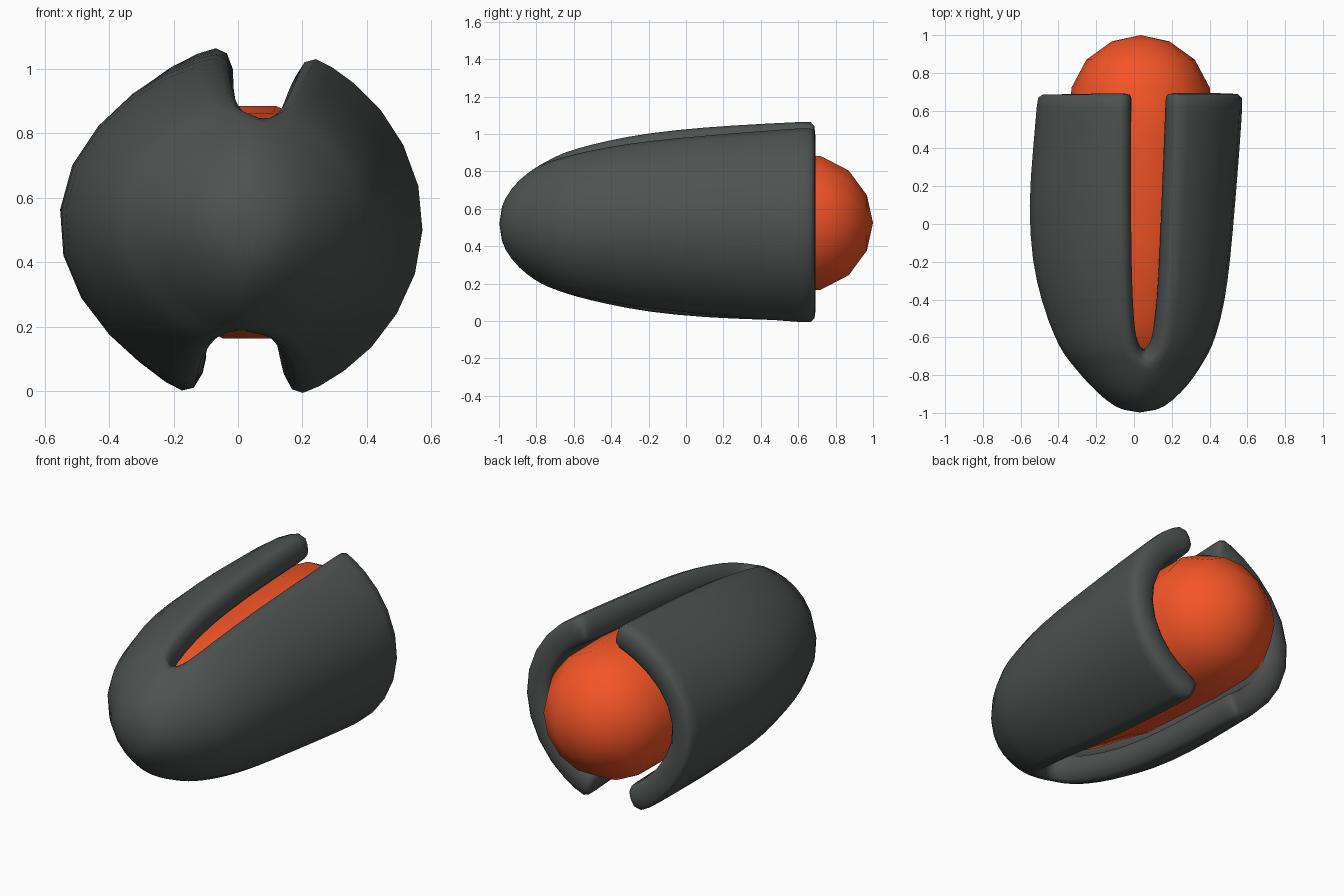
import bpy, bmesh
from math import sin, cos, radians, acos, pi

if "Cube" in bpy.data.objects:
    bpy.data.objects.remove(bpy.data.objects["Cube"])

def material(name, rgb):
    m = bpy.data.materials.new(name)
    m.diffuse_color = (*rgb, 1)
    m.use_nodes = True
    m.node_tree.nodes["Principled BSDF"].inputs["Base Color"].default_value = m.diffuse_color
    return m

def finish(bm, name, mat):
    bmesh.ops.remove_doubles(bm, verts=bm.verts, dist=1e-4)
    bmesh.ops.recalc_face_normals(bm, faces=bm.faces)
    me = bpy.data.meshes.new(name)
    bm.to_mesh(me)
    bm.free()
    me.materials.append(mat)
    me.polygons.foreach_set("use_smooth", [True] * len(me.polygons))
    ob = bpy.data.objects.new(name, me)
    bpy.context.collection.objects.link(ob)
    return ob

def skin(bm, rows, closed=False):
    """Bridge rows of points, dropping the zero-length edges at poles and seams."""
    grid = [[bm.verts.new(p) for p in row] for row in rows]
    n = len(grid[0])
    for a, b in zip(grid, grid[1:]):
        for i in range(n if closed else n - 1):
            j = (i + 1) % n
            quad = []
            for v in (a[i], a[j], b[j], b[i]):
                if all((v.co - q.co).length > 1e-5 for q in quad):
                    quad.append(v)
            if len(quad) > 2:
                bm.faces.new(quad)

CZ = 0.52
# stations: y, half width, half height, centre x, top slot x, half width, bottom slot x, half width
STATIONS = [
    (-1.005, 0, 0, .03, .03, 0, .03, 0),
    (-.975, .135, .135, .03, .04, 0, .025, 0),
    (-.89, .235, .235, .025, .05, 0, .02, 0),
    (-.81, .310, .292, .02, .06, 0, .015, 0),
    (-.735, .365, .335, .01, .065, 0, .015, 0),
    (-.69, .395, .36, .005, .065, .045, .015, .065),
    (-.6, .44, .395, 0, .068, .067, .015, .095),
    (-.42, .498, .44, -.012, .072, .083, .015, .12),
    (-.2, .540, .48, -.025, .076, .093, .015, .13),
    (.1, .563, .51, -.022, .08, .1, .015, .135),
    (.4, .562, .53, .005, .085, .107, .015, .14),
    (.65, .559, .545, .025, .088, .113, .015, .145),
    (.695, .556, .545, .027, .088, .113, .015, .145),
]
COLUMNS = (0, .05, .2, .4, .6, .8, .95, 1)

def shell_rows(left):
    rows = []
    for y, hw, hh, cx, xt, wt, xb, wb in STATIONS:
        s = -1 if left else 1
        ang = lambda x: acos((x - cx) / hw) if hw else pi / 2
        a, b = -ang(xb + s * wb), ang(xt + s * wt)
        if left:
            a, b = b, a + 2 * pi
        row = []
        for t in COLUMNS:
            g = a + (b - a) * t
            # the left flank is slightly flatter
            k = 1.03 * (1 - (.035 * sin(2 * pi * t) ** 2 if left else 0))
            # keep the two seam edges unscaled alike so the flanks merge
            row.append((cx + k * hw * cos(g), y, CZ + k * hh * sin(g)))
        rows.append(row)
    return rows

# slotted shell: two flanks that merge at the nose
bm = bmesh.new()
for left in (False, True):
    skin(bm, shell_rows(left))
shell = finish(bm, "slotted_shell", material("dark_grey", (.075, .085, .08)))
wall = shell.modifiers.new("wall", 'SOLIDIFY')
wall.thickness = .155
wall.offset = -1
soft = shell.modifiers.new("rounded_lips", 'SUBSURF')
soft.levels = soft.render_levels = 1

# inner core with a domed back end
CORE = [(-.82, 0), (-.7, .17), (-.5, .27), (-.1, .345), (.45, .37),
        (.72, .367), (.87, .287), (.967, .152), (1, 0)]
SIDES = 14
bm = bmesh.new()
skin(bm, [[(.035 + r * cos(2 * pi * i / SIDES), y, .525 + r * sin(2 * pi * i / SIDES))
           for i in range(SIDES)] for y, r in CORE], closed=True)
finish(bm, "inner_core", material("orange", (.9, .09, .02)))
